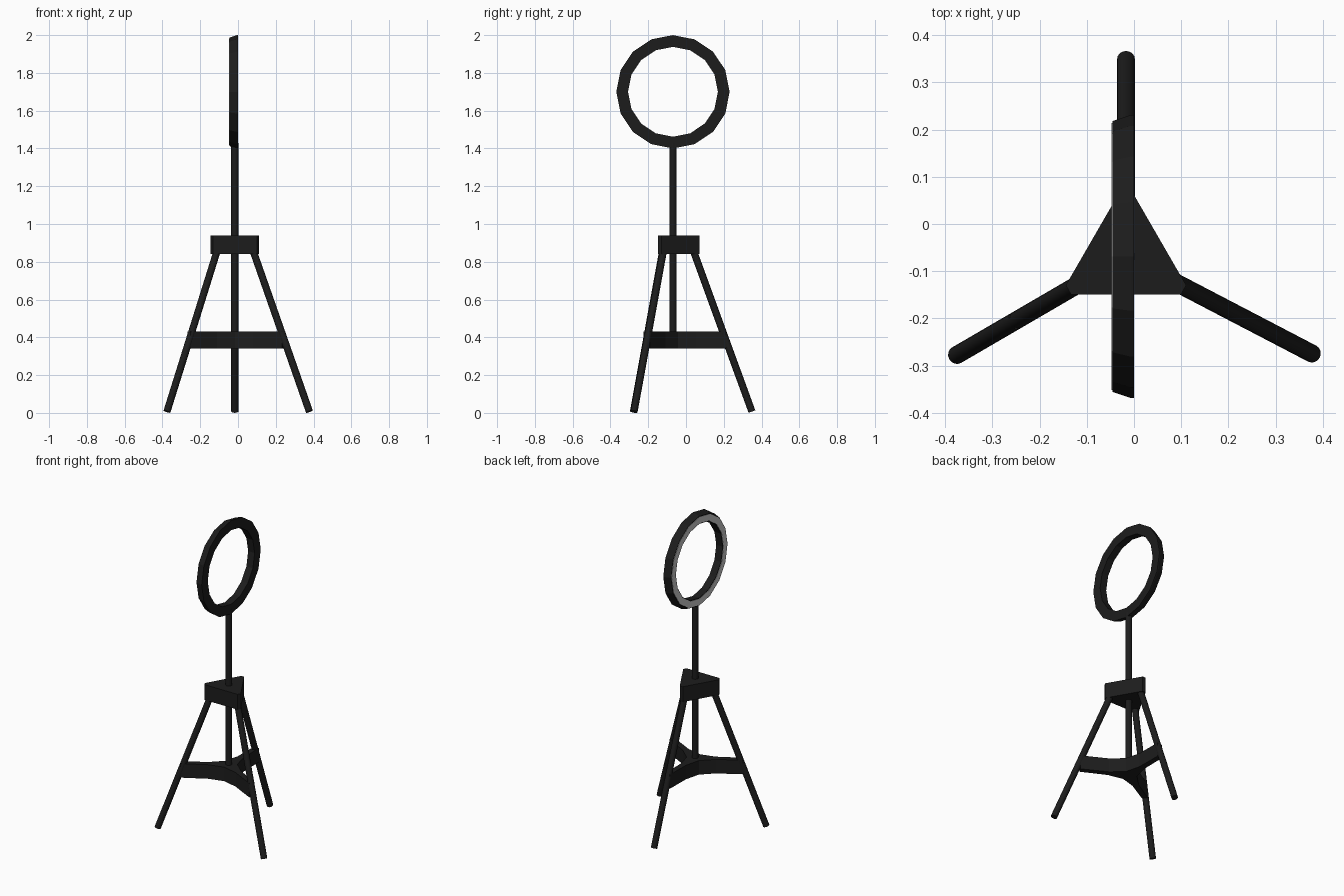
import bpy
import bmesh
from math import cos, sin, pi, atan2
from mathutils import Vector

if "Cube" in bpy.data.objects:
    bpy.data.objects.remove(bpy.data.objects["Cube"])

CX, CY = -0.017, -0.069   # tripod axis

black = bpy.data.materials.new("black_plastic")
black.diffuse_color = (0.012, 0.012, 0.012, 1)
black.use_nodes = True
black.node_tree.nodes["Principled BSDF"].inputs["Base Color"].default_value = black.diffuse_color


def finish(bm, name, mat=black, smooth=False):
    bmesh.ops.recalc_face_normals(bm, faces=bm.faces[:])
    me = bpy.data.meshes.new(name)
    bm.to_mesh(me)
    bm.free()
    ob = bpy.data.objects.new(name, me)
    bpy.context.collection.objects.link(ob)
    if mat:
        me.materials.append(mat)
    if smooth:
        bpy.context.view_layer.objects.active = ob
        ob.select_set(True)
        bpy.ops.object.shade_smooth_by_angle()
        ob.select_set(False)
    return ob


def tube(name, a, b, r=0.019, sides=16):
    a, b = Vector(a), Vector(b)
    bm = bmesh.new()
    bmesh.ops.create_cone(bm, cap_ends=True, segments=sides, radius1=r,
                          radius2=r, depth=(b - a).length)
    rot = (b - a).to_track_quat('Z', 'Y').to_matrix()
    bmesh.ops.rotate(bm, verts=bm.verts[:], matrix=rot)
    bmesh.ops.translate(bm, verts=bm.verts[:], vec=(a + b) / 2)
    return finish(bm, name, smooth=True)


def prism(name, pts, z0, z1):
    bm = bmesh.new()
    f = bm.faces.new([bm.verts.new((x, y, z0)) for x, y in pts])
    ext = bmesh.ops.extrude_face_region(bm, geom=[f], use_keep_orig=True)
    top = [v for v in ext["geom"] if isinstance(v, bmesh.types.BMVert)]
    bmesh.ops.translate(bm, verts=top, vec=(0, 0, z1 - z0))
    return finish(bm, name)


def ring(name, profile, mat, z=1.70, sides=16):
    # profile of (x, radius) points swept round the x direction
    bm = bmesh.new()
    loops = [[bm.verts.new((x, CY + r * cos(2 * pi * i / sides),
                            z + r * sin(2 * pi * i / sides)))
              for x, r in profile] for i in range(sides)]
    n = len(profile)
    for i in range(sides):
        p, q = loops[i], loops[(i + 1) % sides]
        for j in range(n):
            k = (j + 1) % n
            bm.faces.new((p[j], p[k], q[k], q[j]))
    return finish(bm, name, mat)


def polar(angle, d, side=0):
    return (CX + d * cos(angle) - side * sin(angle),
            CY + d * sin(angle) + side * cos(angle))


# Ring light: dark housing and pale diffuser on its -x face
ring("ring_housing", [(-0.046, 0.287), (-0.007, 0.30), (0, 0.30),
                      (0, 0.238), (-0.046, 0.238)], black)
ring("ring_diffuser", [(-0.048, 0.283), (-0.04, 0.283),
                       (-0.04, 0.243), (-0.048, 0.243)], None)

# Centre pole
tube("centre_pole", (CX, CY, 0.36), (CX, CY, 1.43))

# Legs, each running from the head to its own foot
feet = {"back_leg": (CX, 0.349), "left_leg": (-0.376, -0.278),
        "right_leg": (0.378, -0.275)}
angles = []
for name, (fx, fy) in feet.items():
    a = atan2(fy - CY, fx - CX)
    angles.append(a)
    tube(name, (*polar(a, 0.093), 0.90), (fx, fy, 0.007))

# Triangular head with clipped corners
thirds = [pi / 2 + i * 2 * pi / 3 for i in range(3)]
prism("tripod_head", [polar(a, 0.141, s) for a in thirds
                      for s in (-0.011, 0.011)], 0.842, 0.94)

# Three-armed spreader with flared hub
star = []
for a, reach in zip(angles, (0.28, 0.28, 0.29)):
    star += [polar(a, 0.12, -0.019), polar(a, reach, -0.017),
             polar(a, reach, 0.017), polar(a, 0.12, 0.019),
             polar(a + pi / 3, 0.05)]
prism("leg_spreader", star, 0.34, 0.43)
